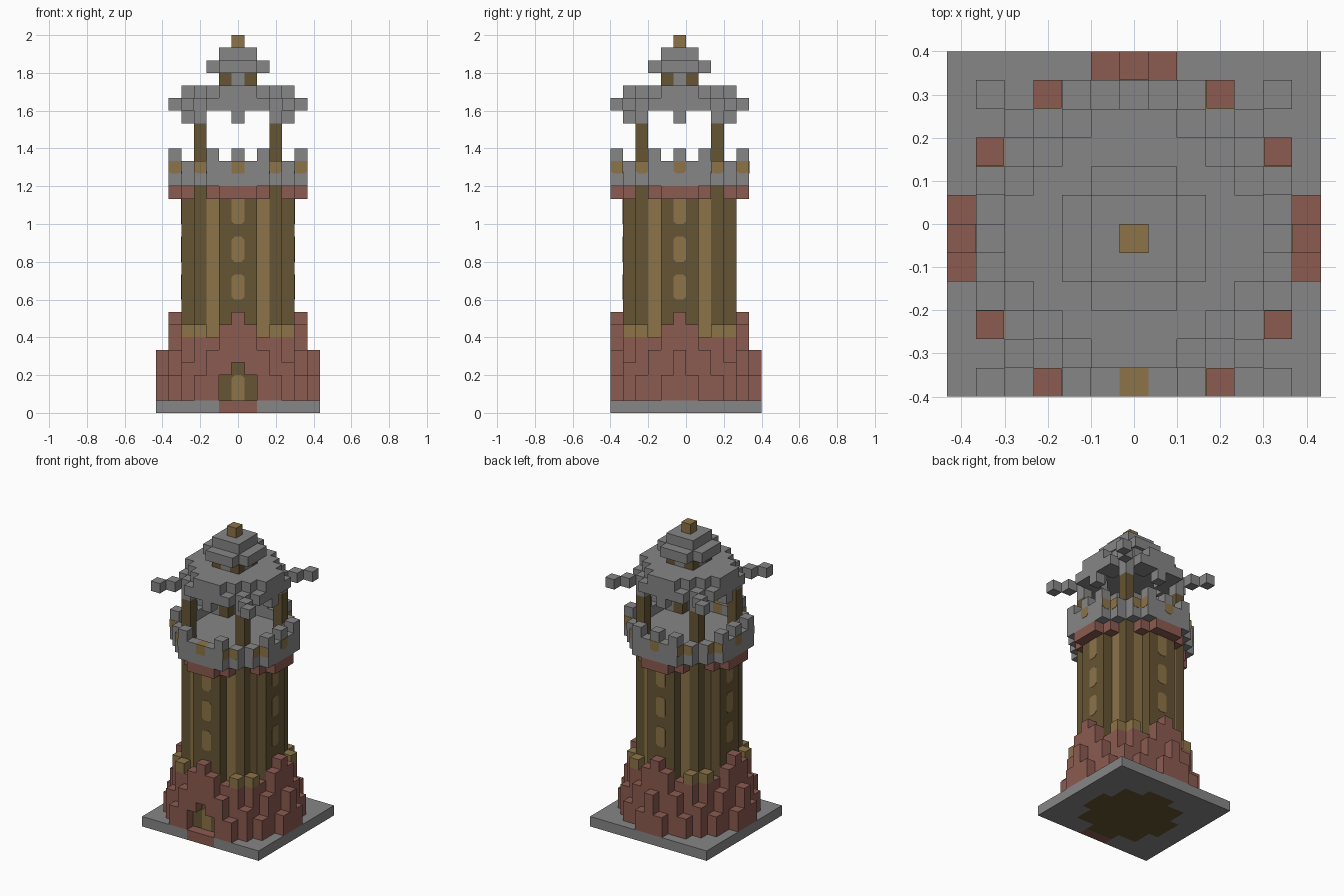
import bpy, bmesh
from mathutils import Vector, Matrix

if "Cube" in bpy.data.objects:
    bpy.data.objects.remove(bpy.data.objects["Cube"], do_unlink=True)

UNIT = 2 / 30
ORIGIN = Vector((0, -UNIT / 2, 0))
COLOURS = {
    "grey_stone": (0.24, 0.24, 0.24),
    "red_brick": (0.26, 0.104, 0.082),
    "dark_wood": (0.133, 0.089, 0.033),
    "tan_wood": (0.265, 0.174, 0.066),
}
materials = {}
for name, rgb in COLOURS.items():
    mat = bpy.data.materials.new(name)
    mat.use_nodes = True
    mat.diffuse_color = (*rgb, 1)
    bsdf = mat.node_tree.nodes["Principled BSDF"]
    bsdf.inputs["Base Color"].default_value = (*rgb, 1)
    bsdf.inputs["Roughness"].default_value = 1
    materials[name] = mat
names = list(COLOURS)
cells = {}


def put(part, colour, spots, low, high):
    """Stack blocks on the given plan spots from layer low up to high."""
    for i, j in spots:
        for k in range(low, high):
            cells[i, j, k] = (part, colour)


def disc(total, widest):
    """Stepped octagon of plan spots."""
    span = range(-widest, widest + 1)
    return {(i, j) for i in span for j in span if abs(i) + abs(j) <= total}


def around(i, j):
    """All mirrored and swapped copies of one plan spot."""
    return {(a * s, b * t) for a, b in ((i, j), (j, i)) for s in (-1, 1) for t in (-1, 1)}


def finish(name, bm):
    mesh = bpy.data.meshes.new(name)
    bm.to_mesh(mesh)
    bm.free()
    for mat in materials.values():
        mesh.materials.append(mat)
    obj = bpy.data.objects.new(name, mesh)
    bpy.context.collection.objects.link(obj)


# Plans shared by the storeys
pillars = around(3, 3)
shaft = disc(5, 4) | pillars
corbel = disc(6, 5)
deck = disc(7, 5)

# Ground slab
put("ground_slab", "grey_stone", {(i, j) for i in range(-6, 7) for j in range(-5, 7)}, 0, 1)
put("tower_shaft", "dark_wood", shaft, 0, 1)
put("door_sill", "red_brick", {(i, -5) for i in (-1, 0, 1)}, 0, 1)

# Stepped brick foot with buttresses
put("brick_foot", "red_brick", corbel, 1, 6)
for spot, height in (((5, 0), 8), ((5, 1), 7), ((5, 2), 5), ((4, 4), 4), ((4, 3), 6), ((5, 3), 3),
                     ((6, 0), 5), ((6, 1), 3)):
    spots = {(i, j) for i, j in around(*spot) if j > -6}
    put("brick_foot", "red_brick", spots, 1, height)
put("foot_cap", "tan_wood", around(4, 3), 6, 7)

# Shaft with tan stripes and corner pillars
put("tower_shaft", "dark_wood", shaft, 1, 18)
put("shaft_stripe", "tan_wood", around(3, 2), 6, 18)

# Doorway cut through the foot
for i, top in ((-1, 3), (0, 4), (1, 3)):
    for k in range(1, top):
        cells.pop((i, -5, k), None)

# Corbel, deck and battlements
put("corbel", "red_brick", corbel - shaft, 17, 18)
put("deck", "grey_stone", deck, 18, 19)
put("parapet", "grey_stone", deck - disc(6, 4), 19, 20)
put("parapet_block", "tan_wood", {(0, -5)}, 19, 20)
put("merlon", "grey_stone", (around(5, 0) | around(5, 2)) - {(0, -5)}, 20, 21)
put("corner_pillar", "dark_wood", pillars, 19, 23)

# Lower roof with pointed eaves
put("eaves", "grey_stone", pillars | around(4, 0), 23, 24)
put("eaves", "grey_stone", (disc(6, 4) - disc(3, 3)) | around(4, 4) | around(5, 5), 24, 25)
put("lower_roof", "grey_stone", disc(5, 4), 25, 26)

# Lantern, upper roof and finial
put("lantern_post", "dark_wood", around(1, 1), 26, 27)
put("lantern_wall", "grey_stone", disc(1, 1), 26, 27)
put("upper_roof", "grey_stone", disc(3, 2), 27, 28)
put("upper_roof", "grey_stone", disc(2, 1), 28, 29)
put("finial", "tan_wood", {(0, 0)}, 29, 30)

# Turn the blocks into one outer skin per part
AXES = [Vector(a) * s for a in ((1, 0, 0), (0, 1, 0), (0, 0, 1)) for s in (-1, 1)]
for part in sorted({p for p, c in cells.values()}):
    bm = bmesh.new()
    for cell, (owner, colour) in cells.items():
        if owner != part:
            continue
        centre = ORIGIN + (Vector(cell) + Vector((0, 0, 0.5))) * UNIT
        for n in AXES:
            if tuple(int(c + d) for c, d in zip(cell, n)) in cells:
                continue
            u = Vector((n.y, n.z, n.x))
            v = n.cross(u)
            corners = [n + u + v, n - u + v, n - u - v, n + u - v]
            face = bm.faces.new([bm.verts.new(centre + c * UNIT / 2) for c in corners])
            face.material_index = names.index(colour)
    bmesh.ops.remove_doubles(bm, verts=bm.verts, dist=UNIT / 100)
    bmesh.ops.recalc_face_normals(bm, faces=bm.faces)
    finish(part, bm)


def plate(name, across, depth, low, high, cut_low, cut_high, turn):
    """Thin tan panel with clipped corners, on one of the four sides."""
    h, c = 0.5, 0.22
    outline = [(-h, low + c), (-h + c, low), (h - c, low), (h, low + c)] if cut_low else [(-h, low), (h, low)]
    outline += [(h, high - c), (h - c, high), (c - h, high), (-h, high - c)] if cut_high else [(h, high), (-h, high)]
    bm = bmesh.new()
    front = -depth - 0.5
    face = bm.faces.new([bm.verts.new((across + x, front, z)) for x, z in outline])
    face.normal_update()
    out = bmesh.ops.extrude_face_region(bm, geom=[face])
    moved = [g for g in out["geom"] if isinstance(g, bmesh.types.BMVert)]
    bmesh.ops.translate(bm, verts=moved, vec=(0, -0.03, 0))
    bmesh.ops.recalc_face_normals(bm, faces=bm.faces)
    spin = Matrix.Rotation(turn * 1.5707963, 4, "Z")
    bm.transform(Matrix.Translation(ORIGIN) @ Matrix.Scale(UNIT, 4) @ spin)
    for f in bm.faces:
        f.material_index = names.index("tan_wood")
    finish(name, bm)


# Windows in the shaft and arrow slits under the merlons, on all four sides
for turn in range(4):
    for low in (9, 12, 15):
        plate("window", 0, 4, low, low + 2, True, low < 15, turn)
    for across, depth in ((0, 5), (-3, 4), (3, 4), (-5, 2), (5, 2)):
        if (across, turn) != (0, 0):
            plate("parapet_slit", across, depth, 19, 20, True, False, turn)

# Door leaf
plate("door", 0, 4, 1, 3, False, True, 0)
